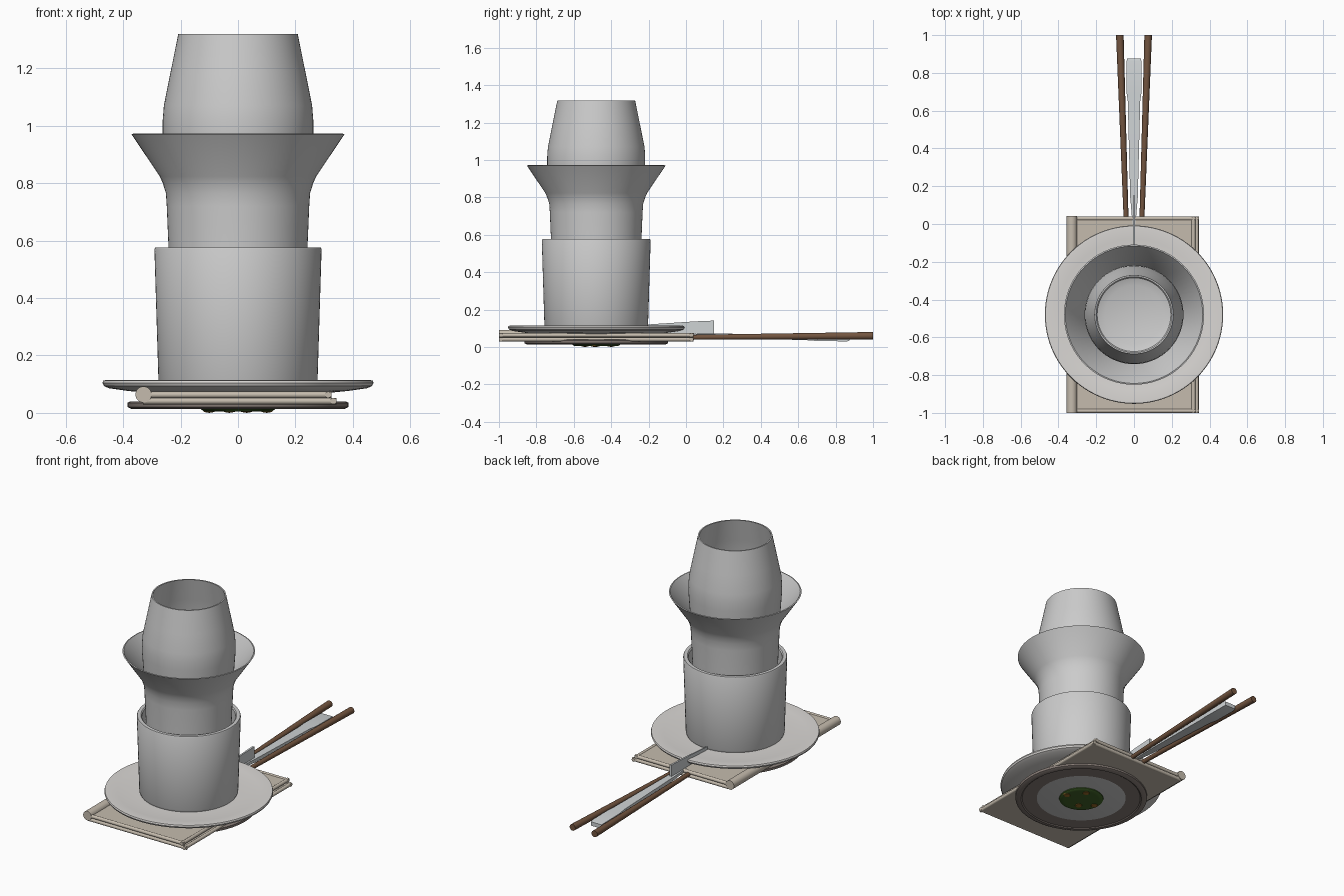
import bpy, bmesh, math
from mathutils import Vector

if "Cube" in bpy.data.objects:
    bpy.data.objects.remove(bpy.data.objects["Cube"])

CY = -0.48  # y of the stack's axis


def mat(name, rgb):
    m = bpy.data.materials.new(name)
    m.diffuse_color = (*rgb, 1)
    m.use_nodes = True
    m.node_tree.nodes["Principled BSDF"].inputs["Base Color"].default_value = m.diffuse_color
    return m


LINEN = mat("linen", (0.56, 0.50, 0.42))
CHINA = mat("warm_white", (0.70, 0.68, 0.66))
CLAY = mat("brown_grey", (0.24, 0.20, 0.18))
WOOD = mat("dark_wood", (0.17, 0.09, 0.05))
GREEN = mat("green_food", (0.05, 0.12, 0.02))
ORANGE = mat("orange_food", (0.30, 0.14, 0.02))
STEEL = mat("steel", (0.62, 0.65, 0.66))


def finish(name, bm, material=None, smooth=True):
    bmesh.ops.recalc_face_normals(bm, faces=bm.faces)
    me = bpy.data.meshes.new(name)
    bm.to_mesh(me)
    bm.free()
    ob = bpy.data.objects.new(name, me)
    bpy.context.collection.objects.link(ob)
    if material:
        me.materials.append(material)
    if smooth:
        bpy.ops.object.select_all(action='DESELECT')
        ob.select_set(True)
        bpy.context.view_layer.objects.active = ob
        bpy.ops.object.shade_smooth_by_angle(angle=math.radians(30))
    return ob


def lathe(name, profile, material=None, steps=72, x=0, y=CY):
    bm = bmesh.new()
    vs = [bm.verts.new((r, 0, z)) for r, z in profile]
    es = [bm.edges.new(p) for p in zip(vs, vs[1:])]
    bmesh.ops.spin(bm, geom=vs + es, cent=(0, 0, 0), axis=(0, 0, 1),
                   angle=math.tau, steps=steps)
    bmesh.ops.remove_doubles(bm, verts=bm.verts, dist=1e-5)
    bmesh.ops.translate(bm, verts=bm.verts, vec=(x, y, 0))
    return finish(name, bm, material)


def rod(name, a, b, r1, r2, material, segs=16):
    a, b = Vector(a), Vector(b)
    bm = bmesh.new()
    bmesh.ops.create_cone(bm, cap_ends=True, segments=segs, radius1=r1,
                          radius2=r2, depth=(b - a).length)
    rot = (b - a).to_track_quat('Z', 'Y').to_matrix()
    bmesh.ops.rotate(bm, verts=bm.verts, cent=(0, 0, 0), matrix=rot)
    bmesh.ops.translate(bm, verts=bm.verts, vec=(a + b) / 2)
    return finish(name, bm, material)


def box(name, x0, x1, y0, y1, z0, z1, material, bevel=0):
    bm = bmesh.new()
    bmesh.ops.create_cube(bm, size=1)
    for v in bm.verts:
        v.co = ((x0 + x1) / 2 + v.co.x * (x1 - x0),
                (y0 + y1) / 2 + v.co.y * (y1 - y0),
                (z0 + z1) / 2 + v.co.z * (z1 - z0))
    if bevel:
        bmesh.ops.bevel(bm, geom=bm.edges[:], offset=bevel, segments=4,
                        profile=0.5, affect='EDGES')
    return finish(name, bm, material)


def loft(name, sections, material):
    """Rectangular bar along y; each section is (y, half_width, z0, z1)."""
    bm = bmesh.new()
    rings = [[bm.verts.new(p) for p in ((-w, y, a), (w, y, a), (w, y, b), (-w, y, b))]
             for y, w, a, b in sections]
    for p, q in zip(rings, rings[1:]):
        for i in range(4):
            j = (i + 1) % 4
            bm.faces.new((p[i], p[j], q[j], q[i]))
    bm.faces.new(rings[0])
    bm.faces.new(rings[-1])
    return finish(name, bm, material)


# Lower plate with its contents showing underneath
lathe("lower_plate", [(0, .018), (.345, .018), (.352, .013), (.372, .014), (.384, .020),
                      (.385, .035), (.375, .040), (0, .040)], CLAY)
lathe("sauce_layer", [(0, .016), (.25, .016), (.265, .019), (0, .019)])
lathe("green_centre", [(0, .008), (.10, .005), (.118, .006), (.128, .012), (.13, .018),
                       (0, .018)], GREEN, 48)
for i, (x, y) in enumerate([(-.1, 0), (.1, -.01), (.03, .08), (-.03, -.06)]):
    lathe(f"orange_piece_{i}", [(0, 0), (.018, .003), (.024, .010), (0, .014)],
          ORANGE, 16, x, CY + y)

# Folded napkin: two hemmed layers and a rolled edge
for i, (x1, z) in enumerate([(.343, .041), (.325, .063)]):
    box(f"napkin_layer_{i}", -.33, x1 - .01, -.99, .03, z - .010, z + .006, LINEN)
    r = .011
    rod(f"napkin_hem_side_{i}", (x1 - r, -1, z), (x1 - r, .04, z), r, r, LINEN)
    for n, y in (("front", -1 + r), ("back", .04 - r)):
        rod(f"napkin_hem_{n}_{i}", (-.33, y, z), (x1, y, z), r, r, LINEN)
rod("napkin_roll", (-.329, -1, .064), (-.329, .043, .064), .028, .028, LINEN, 32)

# Wide upper plate
lathe("upper_plate", [(0, .068), (.30, .068), (.38, .076), (.45, .086), (.467, .094),
                      (.472, .104), (.469, .113), (.460, .114), (.40, .107),
                      (.30, .102), (0, .102)], CHINA, 96)

# Stacked vessels
lathe("outer_cup", [(0, .103), (.272, .103), (.277, .115), (.291, .57), (.288, .576),
                    (.268, .576), (.262, .57), (.25, .13), (0, .13)])
lathe("flared_cup", [(0, .14), (.215, .14), (.225, .16), (.242, .58), (.248, .72), (.251, .765),
                     (.262, .80), (.272, .823), (.371, .970), (.364, .972), (.262, .826),
                     (.245, .77), (.235, .58), (.215, .165), (0, .165)])
lathe("top_glass", [(0, .60), (.15, .60), (.205, .625), (.235, .67), (.250, .80), (.262, .97),
                    (.262, 1.02), (.258, 1.07), (.236, 1.18), (.208, 1.318), (.200, 1.318),
                    (.228, 1.18), (.250, 1.07), (.253, .97), (.240, .80), (.222, .69),
                    (.195, .645), (.155, .63), (0, .63)])

# Chopsticks
for n, s in (("left", -1), ("right", 1)):
    rod(f"chopstick_{n}", (s * .042, .03, .052), (s * .075, 1, .060), .013, .020, WOOD)

# Cutlery: flat tapering handle and an upright blade
loft("cutlery_handle", [(0, .008, .058, .070), (.14, .020, .052, .072), (.65, .033, .036, .066),
                        (.70, .040, .032, .064), (.86, .040, .030, .062), (.875, .036, .034, .058)],
     STEEL)
loft("upright_blade", [(-.21, .003, .075, .120), (.05, .005, .072, .137), (.15, .006, .070, .141)],
     STEEL)
